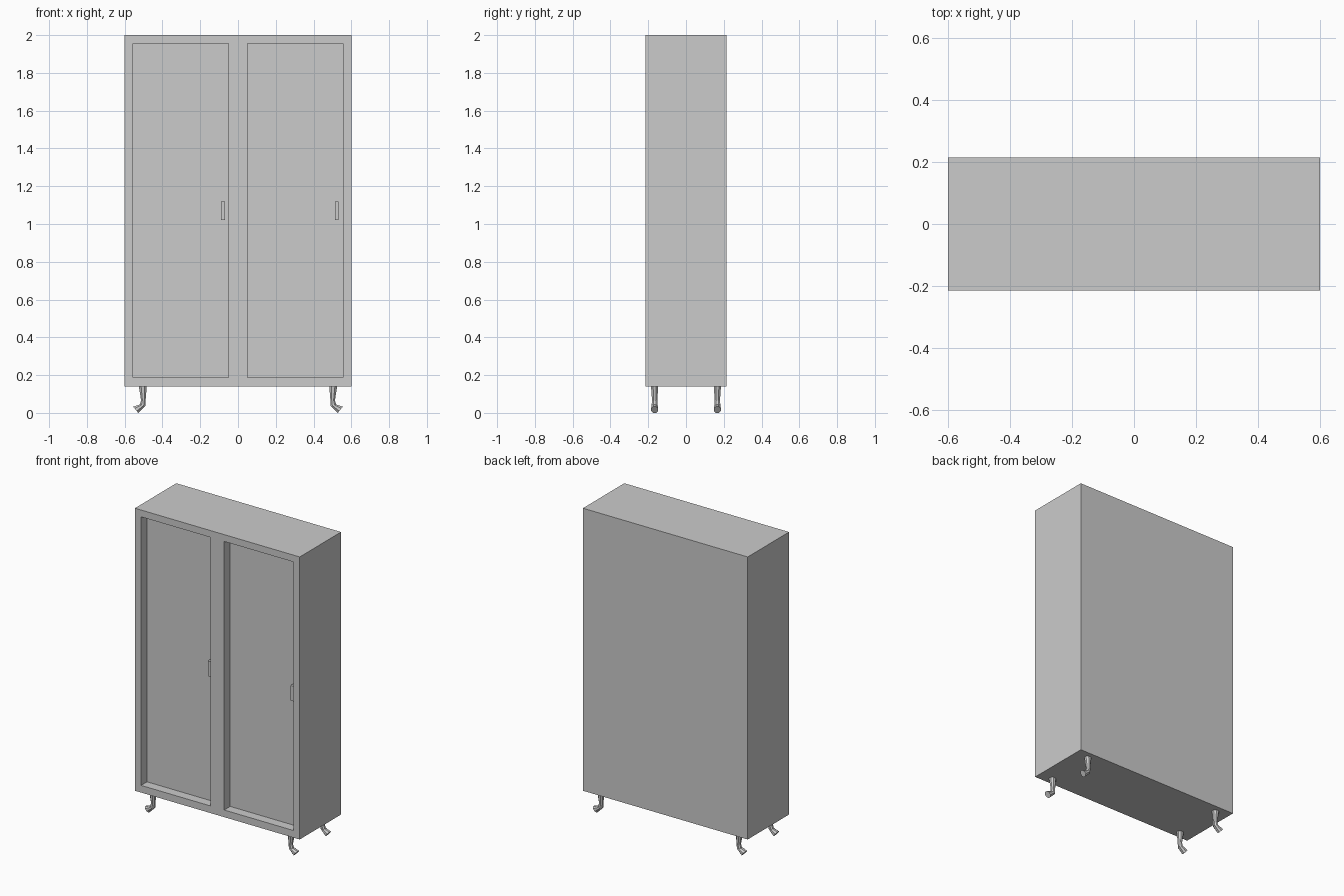
import bpy, bmesh
from math import cos, sin, pi
from mathutils import Vector

if "Cube" in bpy.data.objects:
    bpy.data.objects.remove(bpy.data.objects["Cube"])


def make_object(name, bm):
    bmesh.ops.recalc_face_normals(bm, faces=bm.faces[:])
    mesh = bpy.data.meshes.new(name)
    bm.to_mesh(mesh)
    bm.free()
    obj = bpy.data.objects.new(name, mesh)
    bpy.context.collection.objects.link(obj)
    return obj


def box(name, lo, hi):
    lo, hi = Vector(lo), Vector(hi)
    bm = bmesh.new()
    bmesh.ops.create_cube(bm, size=1)
    for v in bm.verts:
        v.co = (lo + hi) / 2 + v.co * (hi - lo)
    return make_object(name, bm)


W, D, BOTTOM, TOP = 0.6, 0.215, 0.14, 2.0
PANEL_Y = -D + 0.062

# Cabinet body with two recessed door openings
body = box("cabinet_body", (-W, -D, BOTTOM), (W, D, TOP))
for x0, x1 in ((-0.555, -0.05), (0.05, 0.555)):
    cutter = box("door_recess_cutter", (x0, -D - 0.1, 0.187), (x1, PANEL_Y, 1.955))
    cutter.hide_render = True
    mod = body.modifiers.new("recess", 'BOOLEAN')
    mod.operation = 'DIFFERENCE'
    mod.solver = 'EXACT'
    mod.object = cutter
    bpy.context.view_layer.objects.active = body
    bpy.ops.object.modifier_apply(modifier=mod.name)
    bpy.data.objects.remove(cutter)

# Upright door handles standing on the recessed panels
for name, x in (("left_handle", -0.08), ("right_handle", 0.523)):
    box(name, (x - 0.01, PANEL_Y - 0.033, 1.02), (x + 0.01, PANEL_Y + 0.002, 1.12))

# Leg sections: inner (x, z), outer (x, z), half width in y
SECTIONS = [
    ((0.483, BOTTOM), (0.525, BOTTOM), 0.019),
    ((0.489, 0.068), (0.513, 0.066), 0.014),
    ((0.491, 0.036), (0.520, 0.044), 0.016),
    ((0.528, 0.0), (0.555, 0.033), 0.019),
]
SIDES = 8


def leg(name, sx, y):
    bm = bmesh.new()
    rings = []
    for (xi, zi), (xo, zo), h in SECTIONS:
        ring = []
        for k in range(SIDES):
            a = 2 * pi * (k + 0.5) / SIDES
            c, s = cos(a) / cos(pi / SIDES), sin(a) / cos(pi / SIDES)
            x = (xi + xo) / 2 + c * (xo - xi) / 2
            z = (zi + zo) / 2 + c * (zo - zi) / 2
            ring.append(bm.verts.new((sx * x, y + h * s, z)))
        rings.append(ring)
    for a, b in zip(rings, rings[1:]):
        for k in range(SIDES):
            n = (k + 1) % SIDES
            bm.faces.new((a[k], a[n], b[n], b[k]))
    bm.faces.new(rings[0])
    bm.faces.new(rings[-1])
    make_object(name, bm)


# Four curved legs with feet turned outwards
for side, sx in (("left", -1), ("right", 1)):
    for end, y in (("front", -0.166), ("back", 0.166)):
        leg(f"{end}_{side}_leg", sx, y)
